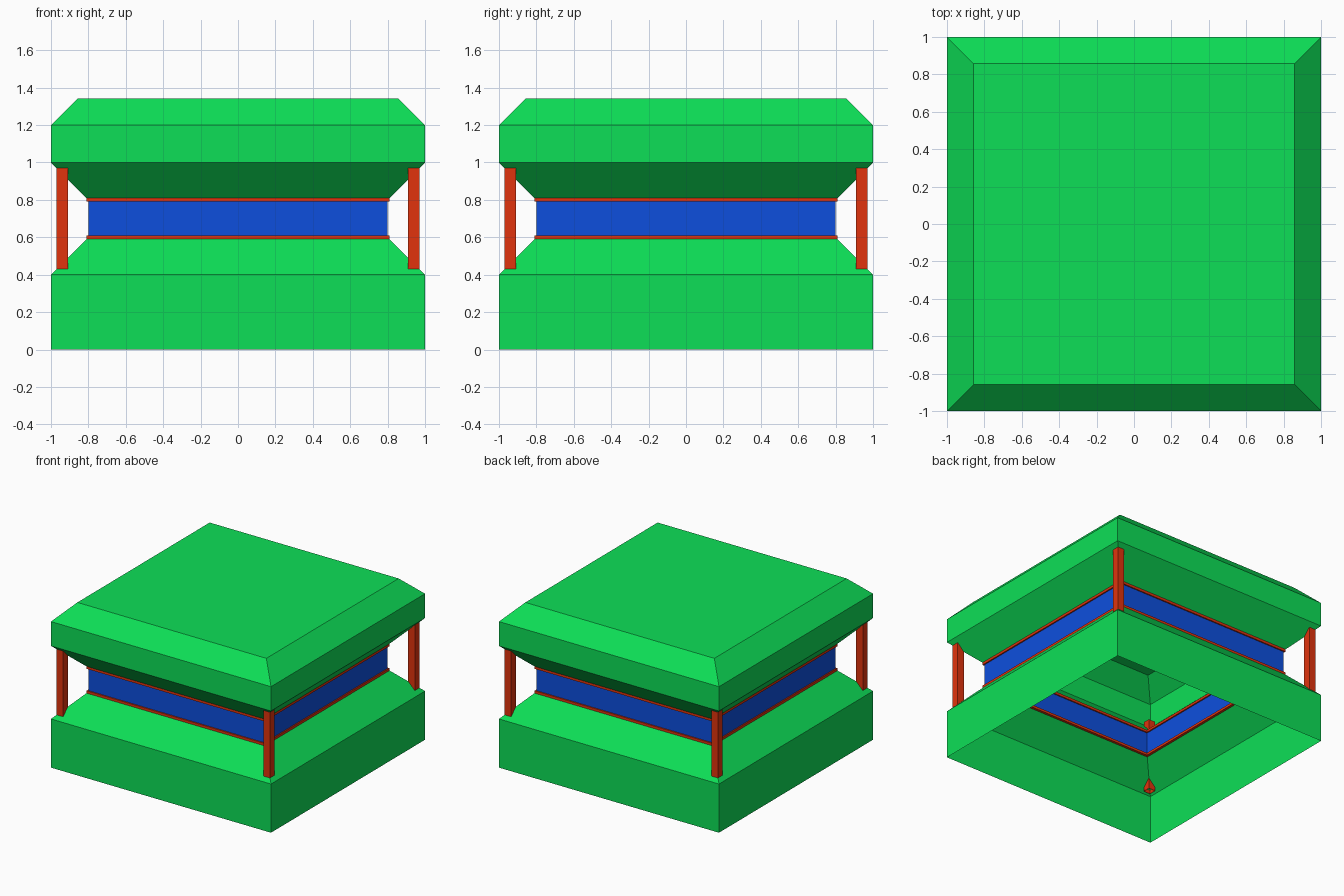
import bpy, bmesh
from mathutils import Matrix

if "Cube" in bpy.data.objects:
    bpy.data.objects.remove(bpy.data.objects["Cube"])


def material(name, rgb):
    m = bpy.data.materials.new(name)
    m.diffuse_color = (*rgb, 1)
    m.use_nodes = True
    m.node_tree.nodes["Principled BSDF"].inputs["Base Color"].default_value = m.diffuse_color
    return m


GREEN = material("green", (0.004, 0.74, 0.095))
BLUE = material("blue", (0.004, 0.078, 0.73))
RED = material("red", (0.75, 0.034, 0.004))


def finish(name, bm, mat):
    mesh = bpy.data.meshes.new(name)
    bm.to_mesh(mesh)
    bm.free()
    mesh.materials.append(mat)
    obj = bpy.data.objects.new(name, mesh)
    bpy.context.collection.objects.link(obj)


def square_shell(name, profile, mat, cap=False, centre=(0, 0)):
    """Open thin shell lofted through square rings given as (half width, z)."""
    bm = bmesh.new()
    rings = [[bm.verts.new((centre[0] + sx * r, centre[1] + sy * r, z))
              for sx, sy in ((-1, -1), (1, -1), (1, 1), (-1, 1))]
             for r, z in profile]
    for low, high in zip(rings, rings[1:]):
        for i in range(4):
            j = (i + 1) % 4
            bm.faces.new((low[i], low[j], high[j], high[i]))
    if cap:
        bm.faces.new(rings[-1])
    finish(name, bm, mat)


def box(name, centre, size, mat):
    bm = bmesh.new()
    bmesh.ops.create_cube(bm, size=1, matrix=Matrix.Translation(centre) @ Matrix.Diagonal((*size, 1)))
    finish(name, bm, mat)


# Hollow body, open underneath
square_shell("lower_body", [(1, 0), (1, 0.4), (0.8, 0.6)], GREEN)
square_shell("window_band", [(0.8, 0.6), (0.8, 0.8)], BLUE)
square_shell("roof", [(0.8, 0.8), (1, 1), (1, 1.2), (0.859, 1.341)], GREEN, cap=True)

# Thin rails along the window edges
for level, z in (("lower", 0.6), ("upper", 0.8)):
    for s, fb, lr in ((-1, "front", "left"), (1, "back", "right")):
        box(f"{level}_rail_{fb}", (0, s * 0.8, z), (1.62, 0.02, 0.02), RED)
        box(f"{level}_rail_{lr}", (s * 0.8, 0, z), (0.02, 1.62, 0.02), RED)

# Corner posts, open-ended tubes whose ends hide inside the body
for sx, lr in ((-1, "left"), (1, "right")):
    for sy, fb in ((-1, "front"), (1, "back")):
        square_shell(f"post_{fb}_{lr}", [(0.03, 0.4), (0.03, 1)], RED, centre=(sx * 0.94, sy * 0.94))
